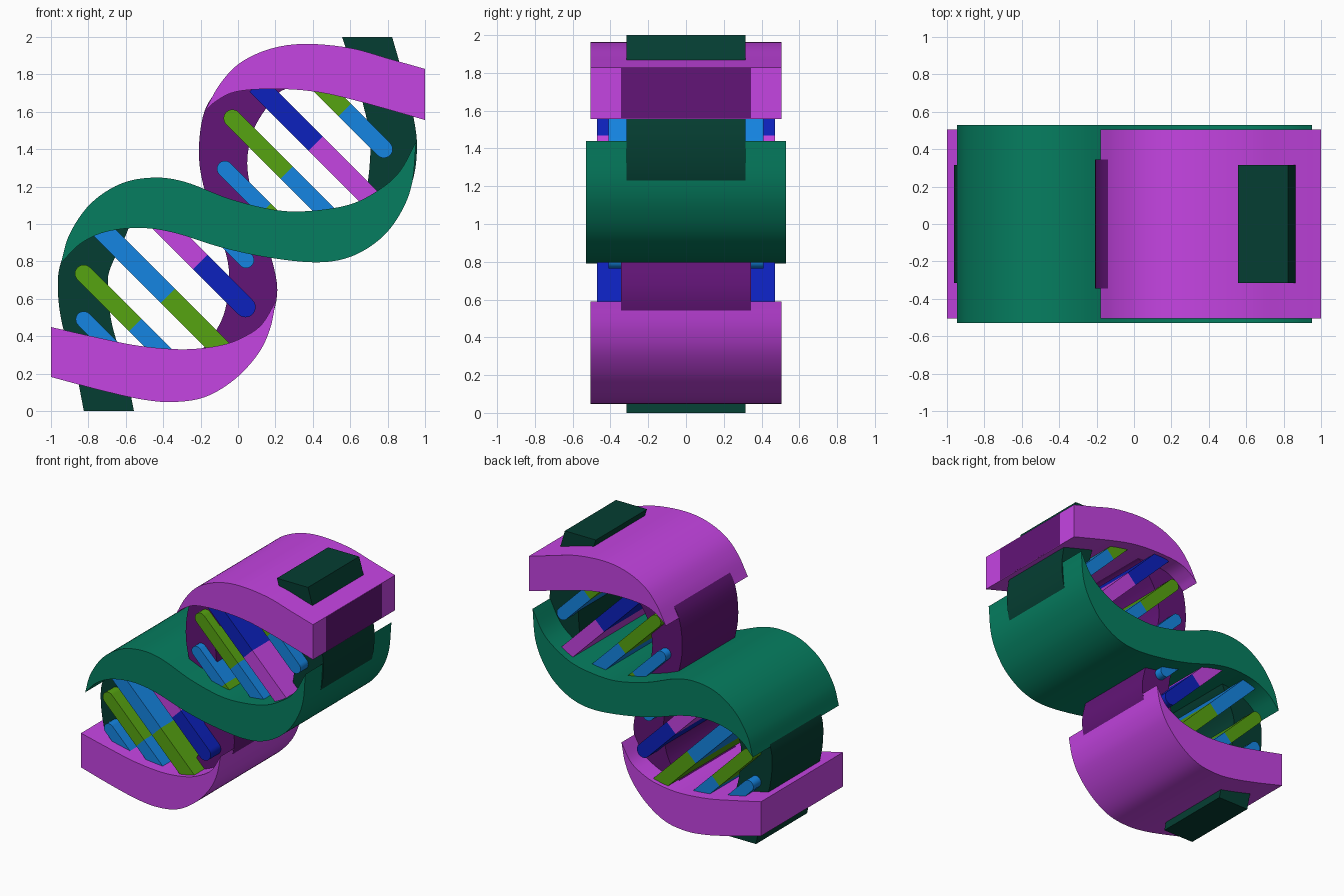
import bpy, bmesh, math
from mathutils import Vector

if "Cube" in bpy.data.objects:
    bpy.data.objects.remove(bpy.data.objects["Cube"])


def material(name, rgb):
    m = bpy.data.materials.new(name)
    m.diffuse_color = [(c / 255) ** 2.2 for c in rgb] + [1]
    m.use_nodes = True
    m.node_tree.nodes["Principled BSDF"].inputs["Base Color"].default_value = m.diffuse_color
    return m


MAGENTA = material("magenta", (196, 70, 226))
PURPLE = material("dark_purple", (98, 27, 118))
GREEN = material("green", (14, 125, 96))
DARK = material("dark_green", (13, 64, 53))
BLUE = material("deep_blue", (20, 38, 188))
SKY = material("light_blue", (27, 132, 226))
LIME = material("lime", (87, 162, 24))


def smooth(pts, steps=6):
    """Catmull-Rom curve through the points."""
    p = [Vector(q) for q in pts]
    p = [2 * p[0] - p[1]] + p + [2 * p[-1] - p[-2]]
    out = []
    for a, b, c, d in zip(p, p[1:], p[2:], p[3:]):
        for i in range(steps):
            t = i / steps
            out.append(0.5 * (2 * b + (c - a) * t + (2 * a - 5 * b + 4 * c - d) * t * t
                              + (3 * b - a - 3 * c + d) * t ** 3))
    return out + [p[-2]]


def slab(name, outline, half, mat):
    """Extrude an x-z outline from y = -half to y = half."""
    clean = [q for i, q in enumerate(outline) if (Vector(q) - Vector(outline[i - 1])).length > 1e-4]
    bm = bmesh.new()
    face = bm.faces.new([bm.verts.new((x, -half, z)) for x, z in clean])
    ext = bmesh.ops.extrude_face_region(bm, geom=[face])
    bmesh.ops.translate(bm, vec=(0, 2 * half, 0),
                        verts=[v for v in ext["geom"] if isinstance(v, bmesh.types.BMVert)])
    bmesh.ops.recalc_face_normals(bm, faces=bm.faces)
    me = bpy.data.meshes.new(name)
    bm.to_mesh(me)
    bm.free()
    me.materials.append(mat)
    ob = bpy.data.objects.new(name, me)
    bpy.context.collection.objects.link(ob)
    bpy.ops.object.select_all(action='DESELECT')
    ob.select_set(True)
    bpy.context.view_layer.objects.active = ob
    bpy.ops.object.shade_smooth_by_angle(angle=math.radians(30))
    return ob


def ribbon(name, edge_a, edge_b, half, mat):
    slab(name, smooth(edge_a) + smooth(edge_b)[::-1], half, mat)


# Wide front ribbons
ribbon("middle_ribbon",
       [(-.947, .79), (-.90, .947), (-.79, 1.107), (-.63, 1.214), (-.455, 1.248), (-.283, 1.225),
        (-.043, 1.134), (.2, 1.075), (.385, 1.07), (.6, 1.105), (.76, 1.187), (.866, 1.283), (.952, 1.44)],
       [(-.947, .79), (-.845, .893), (-.71, .957), (-.524, .979), (-.337, .952), (-.096, .877),
        (.144, .824), (.412, .795), (.6, .824), (.76, .92), (.866, 1.053), (.93, 1.214), (.952, 1.44)],
       .53, GREEN)
ribbon("lower_ribbon",
       [(-1, .182), (-.738, .112), (-.524, .064), (-.353, .048), (-.176, .075), (-.016, .171),
        (.107, .305), (.171, .438), (.203, .59)],
       [(-1, .449), (-.738, .39), (-.524, .348), (-.283, .33), (-.086, .353), (.037, .40),
        (.128, .465), (.203, .59)], .505, MAGENTA)
ribbon("upper_ribbon",
       [(1, 1.829), (.813, 1.882), (.6, 1.941), (.358, 1.963), (.171, 1.936), (.011, 1.861),
        (-.096, 1.749), (-.18, 1.6)],
       [(1, 1.556), (.6, 1.668), (.385, 1.711), (.171, 1.722), (-.016, 1.706), (-.123, 1.652),
        (-.18, 1.6)], .505, MAGENTA)

# Narrow back ribbons, their ends buried in the wide ones
ribbon("centre_back_ribbon",
       [(1.0005, 1.825), (.6, 1.93), (.358, 1.95), (.171, 1.925), (.011, 1.85), (-.096, 1.735),
        (-.18, 1.6), (-.209, 1.4), (-.187, 1.214), (-.11, .98), (-.055, .8), (-.05, .65),
        (-.086, .49), (-.176, .348), (-.25, .28)],
       [(1.0005, 1.56), (.6, 1.68), (.385, 1.725), (.25, 1.72), (.176, 1.652), (.086, 1.51),
        (.05, 1.35), (.065, 1.2), (.11, 1.02), (.187, .786), (.209, .62), (.16, .44),
        (.09, .31), (-.04, .19)], .345, PURPLE)
ribbon("left_back_ribbon",
       [(-.824, 0), (-.87, .225), (-.94, .465), (-.963, .652), (-.945, .8), (-.85, 1.0)],
       [(-.556, 0), (-.604, .225), (-.674, .465), (-.695, .652), (-.684, .76), (-.604, .93),
        (-.56, 1.05)], .315, DARK)
ribbon("right_back_ribbon",
       [(.824, 2), (.888, 1.775), (.945, 1.535), (.956, 1.38), (.93, 1.22), (.85, 1.05)],
       [(.556, 2), (.63, 1.775), (.70, 1.508), (.706, 1.348), (.679, 1.16), (.6, 1.03)], .315, DARK)


def bar(name, start, end, half_w, half_y, mat, round_start=False, round_end=False):
    """Diagonal bar with optional round ends (points are the arc centres)."""
    a, b = Vector(start), Vector(end)
    ang = math.atan2(b.y - a.y, b.x - a.x)
    out = []
    for c, base, rounded in ((b, ang - math.pi / 2, round_end), (a, ang + math.pi / 2, round_start)):
        for i in range(0, 13, 1 if rounded else 12):
            t = base + math.pi * i / 12
            out.append(c + half_w * Vector((math.cos(t), math.sin(t))))
    slab(name, out, half_y, mat)


# Two-colour rungs: start x, z, split distance, total distance along x, materials, round ends
W, N = .054, .047
rungs = [
    (.44, 1.74, .13, .34, N, .41, LIME, SKY, False, True),
    (.10, 1.745, .315, .63, W, .47, BLUE, MAGENTA, False, False),
    (-.03, 1.565, .29, .53, N, .42, LIME, SKY, True, False),
    (-.07, 1.295, .215, .28, .043, .41, SKY, LIME, True, False),
    (-.42, 1.015, .218, .46, W, .47, MAGENTA, BLUE, False, True),
    (-.74, .98, .365, .69, W, .47, SKY, LIME, False, False),
    (-.825, .735, .275, .44, N, .42, LIME, SKY, True, False),
]
for i, (x, z, s, d, w, hy, m1, m2, r1, r2) in enumerate(rungs, 1):
    bar(f"rung_{i}_upper_half", (x, z), (x + s, z - s), w, hy, m1, r1, False)
    bar(f"rung_{i}_lower_half", (x + s, z - s), (x + d, z - d), w, hy, m2, False, r2)

# Short single-colour rungs
bar("short_rung_middle", (-.10, .95), (.043, .807), .043, .41, SKY, round_end=True)
bar("short_rung_bottom", (-.825, .49), (-.65, .315), .043, .41, SKY, round_start=True)
